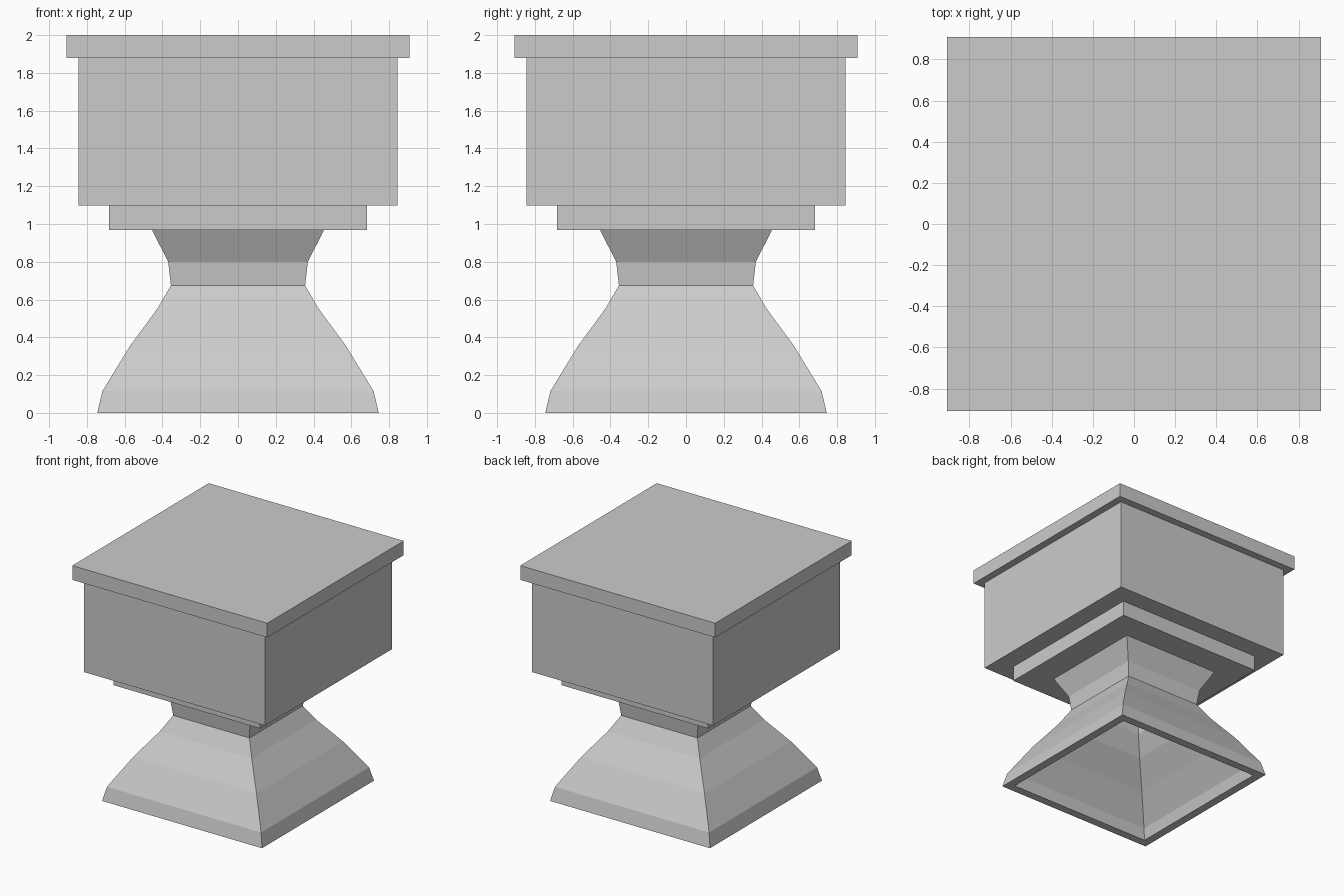
import bpy
import bmesh

cube = bpy.data.objects.get("Cube")
if cube:
    bpy.data.objects.remove(cube, do_unlink=True)

grey = bpy.data.materials.new("plain_grey")
grey.use_nodes = True
colour = (0.6, 0.6, 0.6, 1.0)
grey.diffuse_color = colour
grey.node_tree.nodes["Principled BSDF"].inputs["Base Color"].default_value = colour


def square_loft(name, profile, closed=False):
    """Join square rings given as (half width, height); cap the ends or close into a shell."""
    bm = bmesh.new()
    rings = [[bm.verts.new((sx * r, sy * r, z))
              for sx, sy in ((-1, -1), (1, -1), (1, 1), (-1, 1))]
             for r, z in profile]
    pairs = list(zip(rings, rings[1:]))
    if closed:
        pairs.append((rings[-1], rings[0]))
    else:
        bm.faces.new(rings[0])
        bm.faces.new(rings[-1])
    for low, high in pairs:
        for i in range(4):
            j = (i + 1) % 4
            bm.faces.new((low[i], low[j], high[j], high[i]))
    bmesh.ops.recalc_face_normals(bm, faces=bm.faces)
    mesh = bpy.data.meshes.new(name)
    bm.to_mesh(mesh)
    bm.free()
    mesh.materials.append(grey)
    obj = bpy.data.objects.new(name, mesh)
    bpy.context.collection.objects.link(obj)
    return obj


# Hollow flared foot and neck, open underneath
outer = [(0.745, 0), (0.718, 0.115), (0.575, 0.35), (0.428, 0.55),
         (0.355, 0.675), (0.37, 0.8), (0.455, 0.968)]
inner = [(0.675, 0), (0.652, 0.09), (0.513, 0.31), (0.367, 0.505),
         (0.287, 0.66), (0.3, 0.815), (0.378, 0.968)]
square_loft("flared_foot", outer + inner[::-1], closed=True)

# Stacked square blocks
for name, half, bottom, top in (("collar", 0.683, 0.968, 1.097),
                                ("main_block", 0.845, 1.097, 1.88),
                                ("lid", 0.908, 1.88, 2.0)):
    square_loft(name, [(half, bottom), (half, top)])
